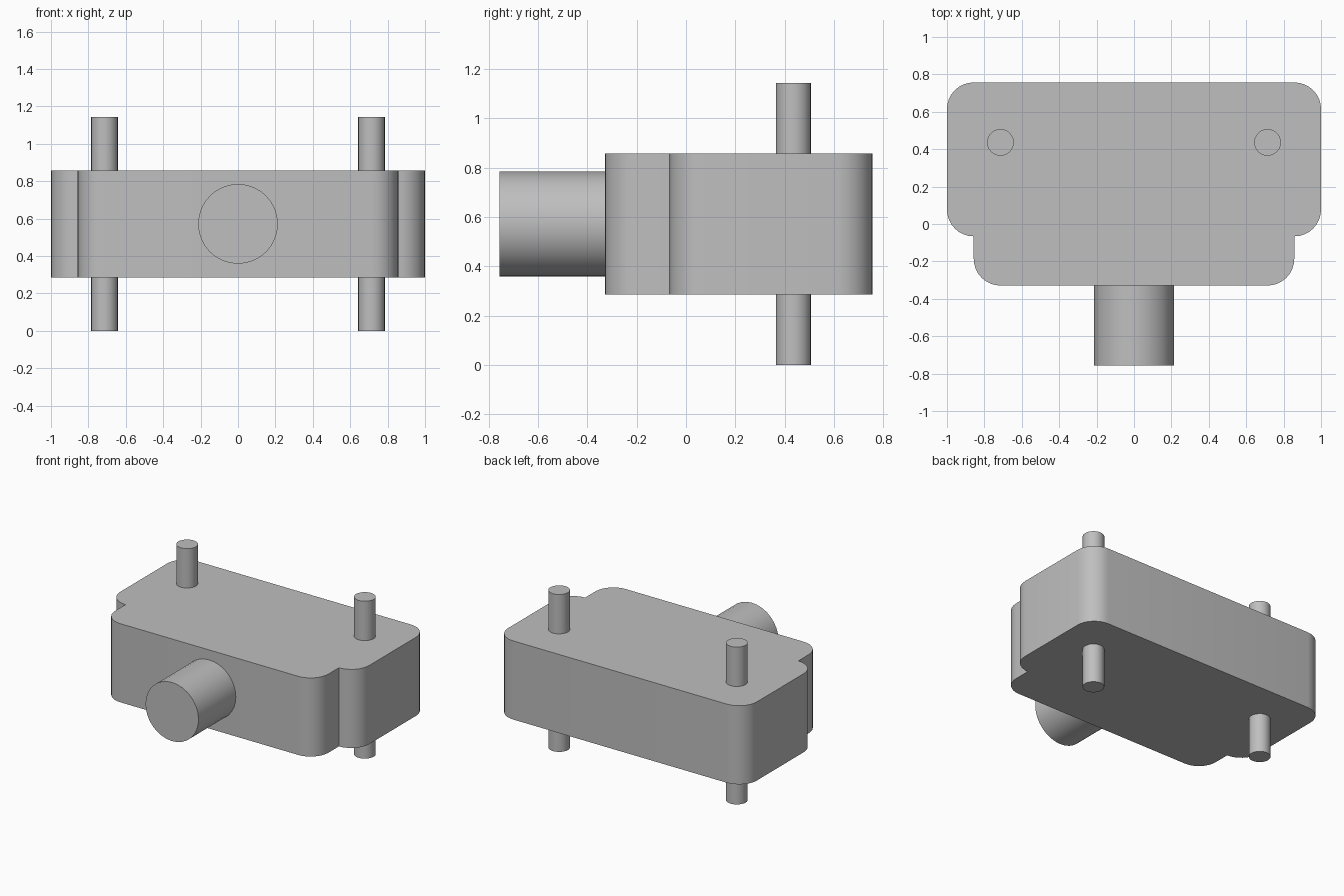
import bpy, bmesh, math
from mathutils import Matrix, Vector

cube = bpy.data.objects.get("Cube")
if cube:
    bpy.data.objects.remove(cube, do_unlink=True)

grey = bpy.data.materials.new("plain grey")
grey.use_nodes = True
colour = (0.52, 0.52, 0.52, 1)
grey.diffuse_color = colour
grey.node_tree.nodes["Principled BSDF"].inputs["Base Color"].default_value = colour


def finish(name, bm):
    """Turn a bmesh into a shaded object with the shared material."""
    bmesh.ops.recalc_face_normals(bm, faces=bm.faces)
    mesh = bpy.data.meshes.new(name)
    bm.to_mesh(mesh)
    bm.free()
    mesh.materials.append(grey)
    obj = bpy.data.objects.new(name, mesh)
    bpy.context.collection.objects.link(obj)
    bpy.ops.object.select_all(action='DESELECT')
    obj.select_set(True)
    bpy.context.view_layer.objects.active = obj
    bpy.ops.object.shade_smooth_by_angle(angle=math.radians(30))
    return obj


def cylinder(name, radius, length, centre, sides, tilt=0):
    bm = bmesh.new()
    matrix = Matrix.Translation(centre) @ Matrix.Rotation(tilt, 4, 'X')
    bmesh.ops.create_cone(bm, cap_ends=True, segments=sides, radius1=radius,
                          radius2=radius, depth=length, matrix=matrix)
    return finish(name, bm)


def arc(cx, cy, radius, start, steps=8):
    """Quarter circle, counter-clockwise from the start angle in degrees."""
    angles = [math.radians(start + 90 * i / steps) for i in range(steps + 1)]
    return [(cx + radius * math.cos(a), cy + radius * math.sin(a)) for a in angles]


# Body: stepped outline with rounded corners, mirrored and extruded
r = 0.143
front, step, back = -0.329, -0.066, 0.757
bottom, top = 0.286, 0.857
half = (arc(0.857 - r, front + r, r, -90)
        + arc(1 - r, step + r, r, -90)
        + arc(1 - r, back - r, r, 0))
outline = half + [(-x, y) for x, y in reversed(half)]
bm = bmesh.new()
base = bm.faces.new([bm.verts.new((x, y, bottom)) for x, y in outline])
extruded = bmesh.ops.extrude_face_region(bm, geom=[base], use_keep_orig=True)
moved = [v for v in extruded["geom"] if isinstance(v, bmesh.types.BMVert)]
bmesh.ops.translate(bm, verts=moved, vec=Vector((0, 0, top - bottom)))
finish("body", bm)

# Round stub on the front
cylinder("front_stub", 0.213, 0.428, (0, -0.543, 0.572), 32, math.pi / 2)

# Pins running through the body
for side, x in (("left", 0.714), ("right", -0.714)):
    cylinder(side + "_pin", 0.0714, 1.143, (x, 0.436, 0.5715), 24)
